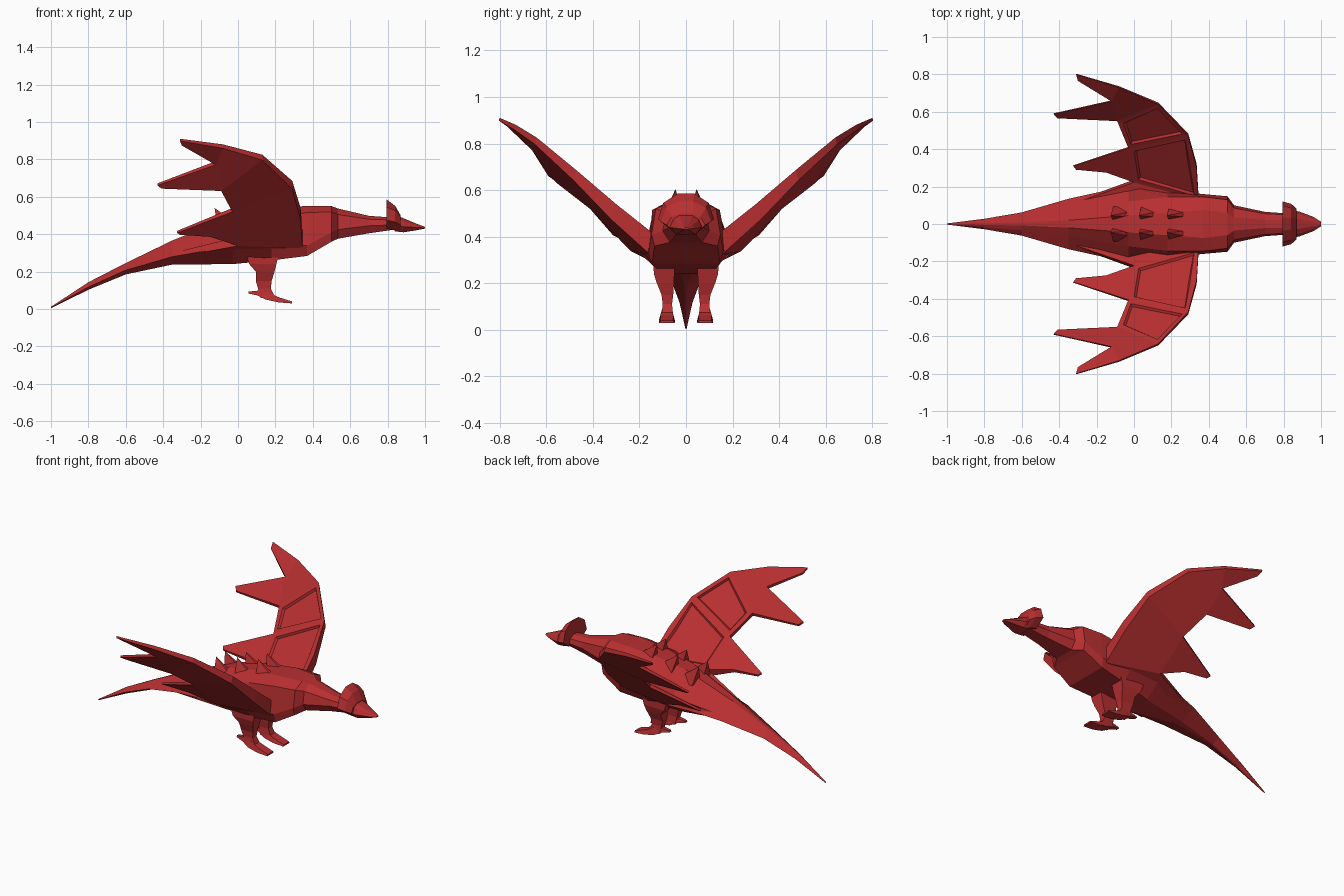
import bpy, bmesh
from mathutils import Vector

red = bpy.data.materials.new("dragon red")
red.diffuse_color = (0.48, 0.028, 0.03, 1)


def finish(name, bm, mirror=False):
    bmesh.ops.recalc_face_normals(bm, faces=bm.faces[:])
    me = bpy.data.meshes.new(name)
    bm.to_mesh(me)
    bm.free()
    me.materials.append(red)
    ob = bpy.data.objects.new(name, me)
    bpy.context.collection.objects.link(ob)
    if mirror:
        m = ob.modifiers.new("Mirror", 'MIRROR')
        m.use_axis = (False, True, False)
    return ob


def skin(name, rings, mirror=False):
    """Join rings of points into a capped tube."""
    bm = bmesh.new()
    rs = [[bm.verts.new(p) for p in r] for r in rings]
    n = len(rs[0])
    for a, b in zip(rs, rs[1:]):
        for i in range(n):
            j = (i + 1) % n
            bm.faces.new((a[i], a[j], b[j], b[i]))
    bm.faces.new(rs[0])
    bm.faces.new(rs[-1][::-1])
    return finish(name, bm, mirror)


def octagons(sections):
    """Each section: x, then four (half width, z) pairs from belly to back."""
    rings = []
    for x, *v in sections:
        half = list(zip(v[::2], v[1::2]))
        rings.append([(x, w, z) for w, z in half] + [(x, -w, z) for w, z in half[::-1]])
    return rings


# Tail, torso and neck
skin("body", octagons([
    (-1.00, .001, .004, .003, .007, .003, .010, .001, .012),
    (-.80, .004, .103, .028, .118, .018, .133, .005, .143),
    (-.60, .006, .185, .062, .208, .034, .232, .008, .246),
    (-.35, .020, .238, .135, .280, .065, .330, .020, .367),
    (-.03, .085, .240, .205, .335, .120, .430, .045, .495),
    (.18, .125, .260, .180, .325, .145, .490, .060, .535),
    (.37, .147, .284, .160, .340, .145, .515, .075, .552),
    (.50, .135, .360, .148, .410, .130, .520, .060, .550),
    (.535, .068, .376, .100, .425, .085, .505, .035, .537),
    (.70, .045, .405, .065, .445, .055, .480, .022, .498),
    (.84, .035, .425, .055, .450, .048, .475, .020, .488)]))

# Flared crest behind the head
skin("head_crest", octagons([
    (.795, .060, .430, .120, .475, .098, .545, .035, .585),
    (.84, .052, .420, .108, .465, .085, .525, .030, .552),
    (.87, .042, .412, .082, .450, .062, .485, .028, .500)]))

# Pointed head
skin("head", octagons([
    (.84, .045, .415, .075, .445, .060, .485, .030, .505),
    (.885, .042, .410, .066, .440, .052, .470, .025, .485),
    (.96, .022, .422, .038, .436, .026, .448, .012, .454),
    (1.0, .006, .430, .012, .433, .008, .437, .004, .439)]))

# Wing: outline points (x, y, z) and skin thickness at each
P = {
    'a': (.345, .13, .405, .085), 'b': (.335, .30, .54, .07), 'c': (.29, .47, .685, .045),
    'd': (.13, .64, .825, .03), 'e': (-.08, .73, .88, .022), 'f': (-.31, .80, .91, .012),
    'g': (-.30, .765, .885, .012), 'h': (-.12, .655, .79, .02), 'i': (-.43, .588, .672, .012),
    'q': (-.41, .565, .655, .012), 'j': (-.09, .55, .65, .02), 'k': (-.03, .405, .54, .022),
    'l': (-.325, .31, .418, .012), 'r': (-.31, .29, .408, .012), 'm': (-.15, .275, .405, .02),
    'n': (0, .222, .385, .05), 'o': (-.31, .115, .31, .03)}
cells = ["oan", "nabck", "kcdj", "jdeh", "hefg", "jhiq", "nklrm"]
bm = bmesh.new()
slope = Vector((0, .3, -.95))
top = {k: bm.verts.new(v[:3]) for k, v in P.items()}
low = {k: bm.verts.new(Vector(v[:3]) + slope * v[3]) for k, v in P.items()}
panels = []
for c in cells:
    f = bm.faces.new([top[k] for k in c])
    bm.faces.new([low[k] for k in reversed(c)])
    if c in ("nabck", "kcdj"):
        panels.append(f)
rim = "abcdefghiqjklrmno"
for p, q in zip(rim, rim[1:] + rim[0]):
    bm.faces.new((top[p], top[q], low[q], low[p]))
bmesh.ops.recalc_face_normals(bm, faces=bm.faces[:])
# sunken membrane panels between the wing bones
bmesh.ops.inset_individual(bm, faces=panels, thickness=.035, depth=0)
bmesh.ops.inset_individual(bm, faces=panels, thickness=.012, depth=-.013)
finish("wings", bm, True)

# Two rows of back spikes leaning towards the tail
for x, z in ((-.08, .460), (.07, .495), (.22, .525)):
    bm = bmesh.new()
    base = [bm.verts.new((x + dx, .055 + dy, z - .03))
            for dx, dy in ((-.03, -.04), (.11, -.02), (.11, .02), (-.03, .04))]
    tip = bm.verts.new((x - .045, .045, z + .08))
    bm.faces.new(base)
    for i in range(4):
        bm.faces.new((base[i], base[(i + 1) % 4], tip))
    finish("back_spikes", bm, True)

# Legs: boxes narrowing from thigh to ankle (x0, x1, y0, y1, z)
skin("legs", [[(x0, y0, z), (x1, y0, z), (x1, y1, z), (x0, y1, z)]
              for x0, x1, y0, y1, z in (
                  (.04, .22, .05, .14, .30), (.06, .205, .05, .138, .24),
                  (.095, .195, .052, .125, .20), (.095, .18, .055, .105, .15),
                  (.107, .175, .06, .10, .11), (.12, .20, .055, .105, .06))], True)

# Feet with a long toe and a heel claw
skin("feet", [[(x, .082 - w, z0), (x, .082 + w, z0), (x, .082 + w * t, z1), (x, .082 - w * t, z1)]
              for x, w, t, z0, z1 in (
                  (.055, .010, .8, .083, .093), (.105, .020, .8, .072, .098),
                  (.15, .032, .6, .050, .095), (.22, .035, .8, .035, .062),
                  (.29, .033, .8, .030, .040))], True)
